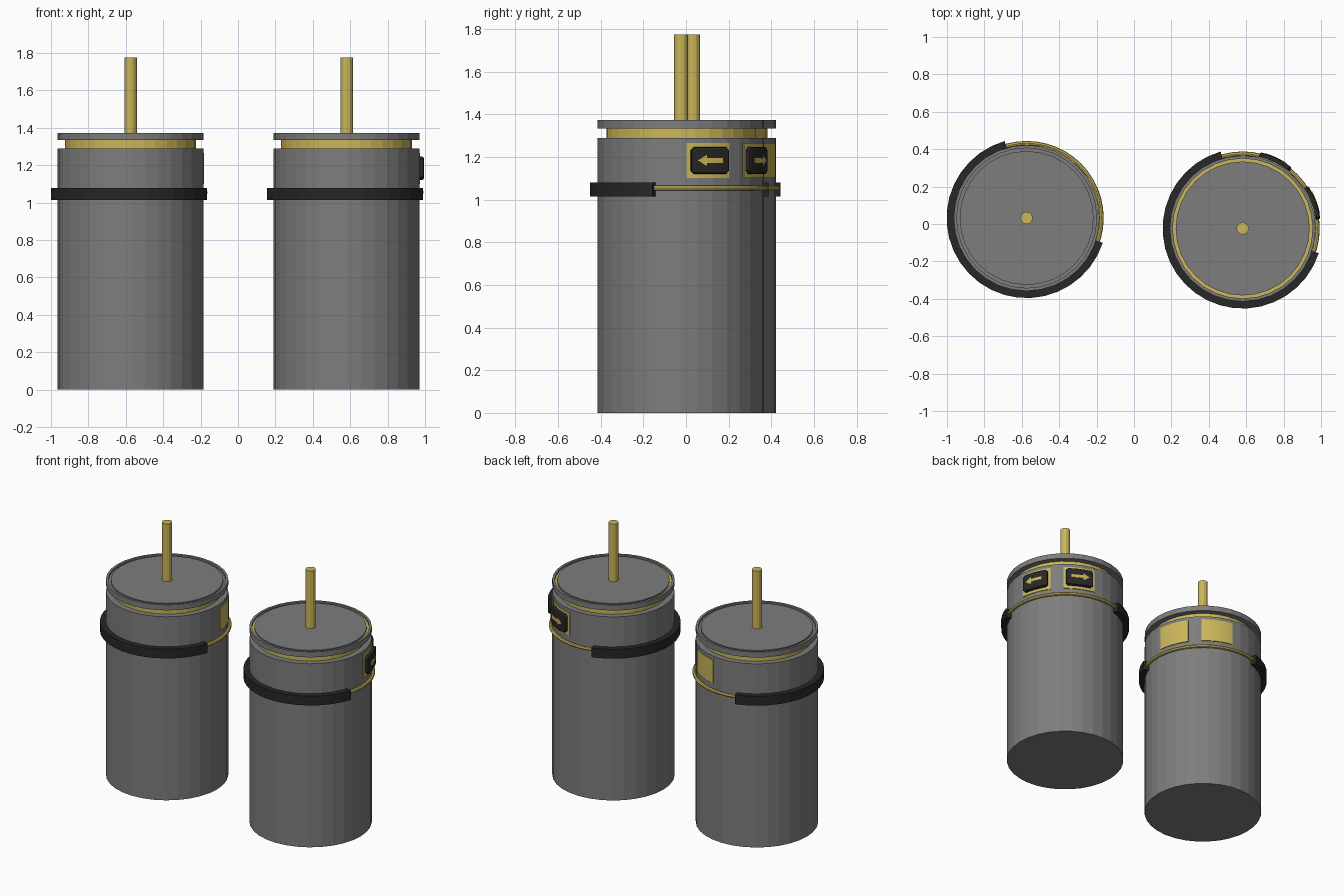
import bpy, bmesh, math

if "Cube" in bpy.data.objects:
    bpy.data.objects.remove(bpy.data.objects["Cube"])


def material(name, rgb):
    m = bpy.data.materials.new(name)
    m.diffuse_color = (*rgb, 1)
    m.use_nodes = True
    m.node_tree.nodes["Principled BSDF"].inputs["Base Color"].default_value = m.diffuse_color
    return m


GREY = material("grey metal", (0.205, 0.205, 0.205))
GOLD = material("brass", (0.60, 0.47, 0.10))
BLACK = material("black rubber", (0.02, 0.02, 0.02))


def finish(name, bm, mats, centre):
    bmesh.ops.recalc_face_normals(bm, faces=bm.faces)
    me = bpy.data.meshes.new(name)
    bm.to_mesh(me)
    bm.free()
    for m in mats:
        me.materials.append(m)
    ob = bpy.data.objects.new(name, me)
    ob.location = (*centre, 0)
    bpy.context.collection.objects.link(ob)
    return ob


def polar(bm, deg, r, z):
    a = math.radians(deg)
    return bm.verts.new((r * math.cos(a), r * math.sin(a), z))


def lathe(name, profile, mats, centre, sides=32, rule=None):
    """Revolve an open (r, z) profile and close its ends with flat caps."""
    bm = bmesh.new()
    rings = [[polar(bm, 360 * i / sides, r, z) for i in range(sides)] for r, z in profile]
    for k, (p, q) in enumerate(zip(rings, rings[1:])):
        for i in range(sides):
            j = (i + 1) % sides
            f = bm.faces.new((p[i], p[j], q[j], q[i]))
            if rule and k == rule:
                f.material_index = 1
    bm.faces.new(rings[0])
    bm.faces.new(rings[-1])
    return finish(name, bm, mats, centre)


def panel(name, columns, z, r0, r1, mat, centre):
    """Curved plate on the can: columns of (angle, half height) from r0 to r1."""
    bm = bmesh.new()
    loops = [[polar(bm, a, r, z + s * h) for r, s in ((r0, -1), (r1, -1), (r1, 1), (r0, 1))]
             for a, h in columns]
    for p, q in zip(loops, loops[1:]):
        for i in range(4):
            j = (i + 1) % 4
            bm.faces.new((p[i], p[j], q[j], q[i]))
    bm.faces.new(loops[0])
    bm.faces.new(loops[-1])
    return finish(name, bm, [mat], centre)


def even(a0, a1, half, n):
    return [(a0 + (a1 - a0) * i / n, half) for i in range(n + 1)]


def can(side, centre, has_buttons):
    # body, brass neck, grooved lid and terminal rod
    lathe(side + "_body", [(0.39, 0), (0.39, 1.29)], [GREY], centre)
    lathe(side + "_neck", [(0.35, 1.28), (0.35, 1.34)], [GOLD], centre)
    lathe(side + "_lid", [(0.39, 1.335), (0.39, 1.373), (0.374, 1.373), (0.374, 1.36),
                          (0.358, 1.36), (0.358, 1.37)],
          [GREY, GOLD if has_buttons else GREY], centre, rule=3)
    lathe(side + "_rod", [(0.033, 1.36), (0.033, 1.775)], [GOLD], centre, sides=12)

    # brass wire with black band that leaves the back right open
    wire = [(0.40 + 0.012 * math.cos(t * math.pi / 4), 1.055 + 0.012 * math.sin(t * math.pi / 4))
            for t in range(8)]
    bm = bmesh.new()
    n = 48
    rings = [[polar(bm, 360 * i / n, r, z) for r, z in wire] for i in range(n)]
    for i in range(n):
        p, q = rings[i], rings[(i + 1) % n]
        for k in range(8):
            bm.faces.new((p[k], p[(k + 1) % 8], q[(k + 1) % 8], q[k]))
    finish(side + "_wire", bm, [GOLD], centre)
    panel(side + "_band", even(106, 342, 0.0325, 24), 1.047, 0.38, 0.428, BLACK, centre)

    # two brass plates, with arrow buttons on one can only
    for label, d in (("first", -1), ("second", 1)):
        ang = lambda off: 42 + d * off
        panel(f"{side}_{label}_plate", even(ang(6.5), ang(38), 0.082, 8), 1.183,
              0.38, 0.394, GOLD, centre)
        if not has_buttons:
            continue
        cols = [(ang(8.7), 0.048)] + even(ang(10.7), ang(33.3), 0.063, 6) + [(ang(35.3), 0.048)]
        b = panel(f"{side}_{label}_button", cols, 1.184, 0.385, 0.418, BLACK, centre)
        bev = b.modifiers.new("soft edge", "BEVEL")
        bev.width, bev.segments = 0.01, 2
        bev.limit_method, bev.angle_limit = "ANGLE", math.radians(50)
        arrow = even(ang(14), ang(25), 0.011, 4) + [(ang(25.05), 0.027), (ang(31), 0.001)]
        panel(f"{side}_{label}_arrow", arrow, 1.184, 0.412, 0.421, GOLD, centre)


can("left", (-0.574, 0.032), False)
can("right", (0.581, -0.024), True)
